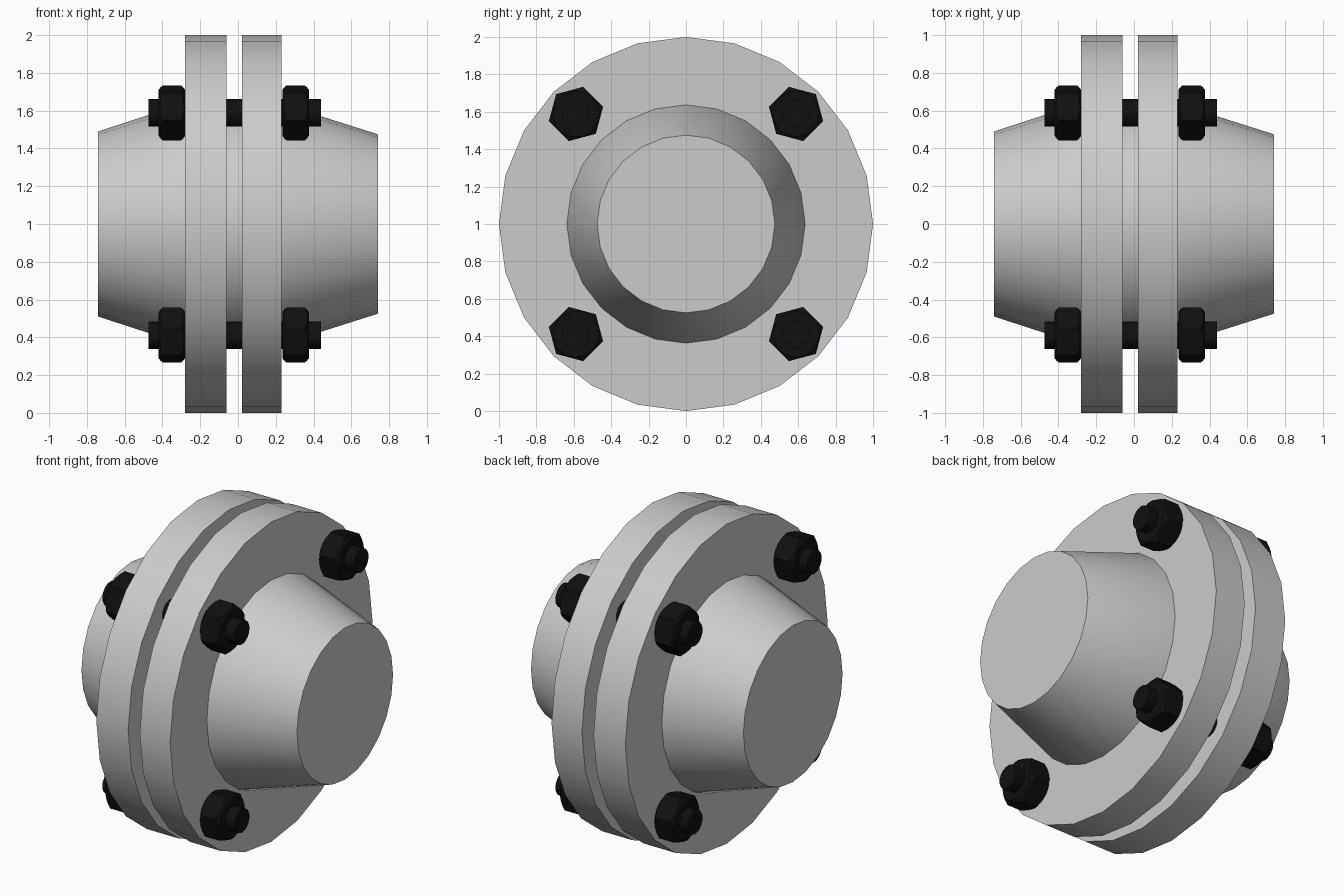
import bpy, bmesh
from math import cos, sin, pi, radians

if "Cube" in bpy.data.objects:
    bpy.data.objects.remove(bpy.data.objects["Cube"])

black = bpy.data.materials.new("black_steel")
black.diffuse_color = (0.005, 0.005, 0.005, 1)
black.use_nodes = True
black.node_tree.nodes["Principled BSDF"].inputs["Base Color"].default_value = black.diffuse_color


def rings_to_object(name, rings, material=None, smooth=True):
    """Skin equal-sized rings of points into a capped solid."""
    bm = bmesh.new()
    loops = [[bm.verts.new(p) for p in ring] for ring in rings]
    n = len(loops[0])
    for a, b in zip(loops, loops[1:]):
        for i in range(n):
            j = (i + 1) % n
            bm.faces.new((a[i], a[j], b[j], b[i]))
    bm.faces.new(loops[0])
    bm.faces.new(loops[-1])
    bmesh.ops.recalc_face_normals(bm, faces=bm.faces)
    mesh = bpy.data.meshes.new(name)
    bm.to_mesh(mesh)
    bm.free()
    obj = bpy.data.objects.new(name, mesh)
    bpy.context.collection.objects.link(obj)
    if material:
        mesh.materials.append(material)
    if smooth:
        bpy.ops.object.select_all(action='DESELECT')
        obj.select_set(True)
        bpy.context.view_layer.objects.active = obj
        bpy.ops.object.shade_smooth_by_angle(angle=radians(30))
    return obj


def lathe(name, profile, sides=24, centre=(0, 1), material=None):
    """Turn (x, radius) pairs around an axis parallel to x."""
    cy, cz = centre
    rings = [[(x, cy + r * cos(2 * pi * i / sides), cz + r * sin(2 * pi * i / sides))
              for i in range(sides)] for x, r in profile]
    return rings_to_object(name, rings, material)


def nut(name, x0, x1, centre, turn):
    """Hexagon nut with conical chamfers on both faces."""
    apothem, face_r, slope, n = 0.13, 0.122, 0.75, 24
    rings = [[], [], [], []]
    for i in range(n):
        a = 2 * pi * i / n
        local = (a + pi / 6) % (pi / 3) - pi / 6      # corner at angle 0
        hex_r = apothem / cos(pi / 6 - abs(local))
        inset = (hex_r - face_r) * slope
        for ring, x, r in zip(rings, (x0, x0 + inset, x1 - inset, x1),
                              (face_r, hex_r, hex_r, face_r)):
            ring.append((x, centre[0] + r * cos(a + turn), centre[1] + r * sin(a + turn)))
    return rings_to_object(name, rings, black)


# Tapered hub running through both flanges
lathe("hub", [(-0.74, 0.49), (-0.28, 0.64), (0.23, 0.637), (0.74, 0.475)])

# Pair of flange discs
lathe("flange_left", [(-0.28, 1), (-0.06, 1)])
lathe("flange_right", [(0.02, 1), (0.23, 1)])

# Four bolts, each with a nut at both ends
for k in range(4):
    turn = pi / 4 + k * pi / 2
    c = (0.832 * cos(turn), 1 + 0.832 * sin(turn))
    lathe(f"bolt_{k + 1}", [(-0.475, 0.073), (0.44, 0.073)], 24, c, black)
    nut(f"nut_left_{k + 1}", -0.42, -0.28, c, turn)
    nut(f"nut_right_{k + 1}", 0.235, 0.375, c, turn)
